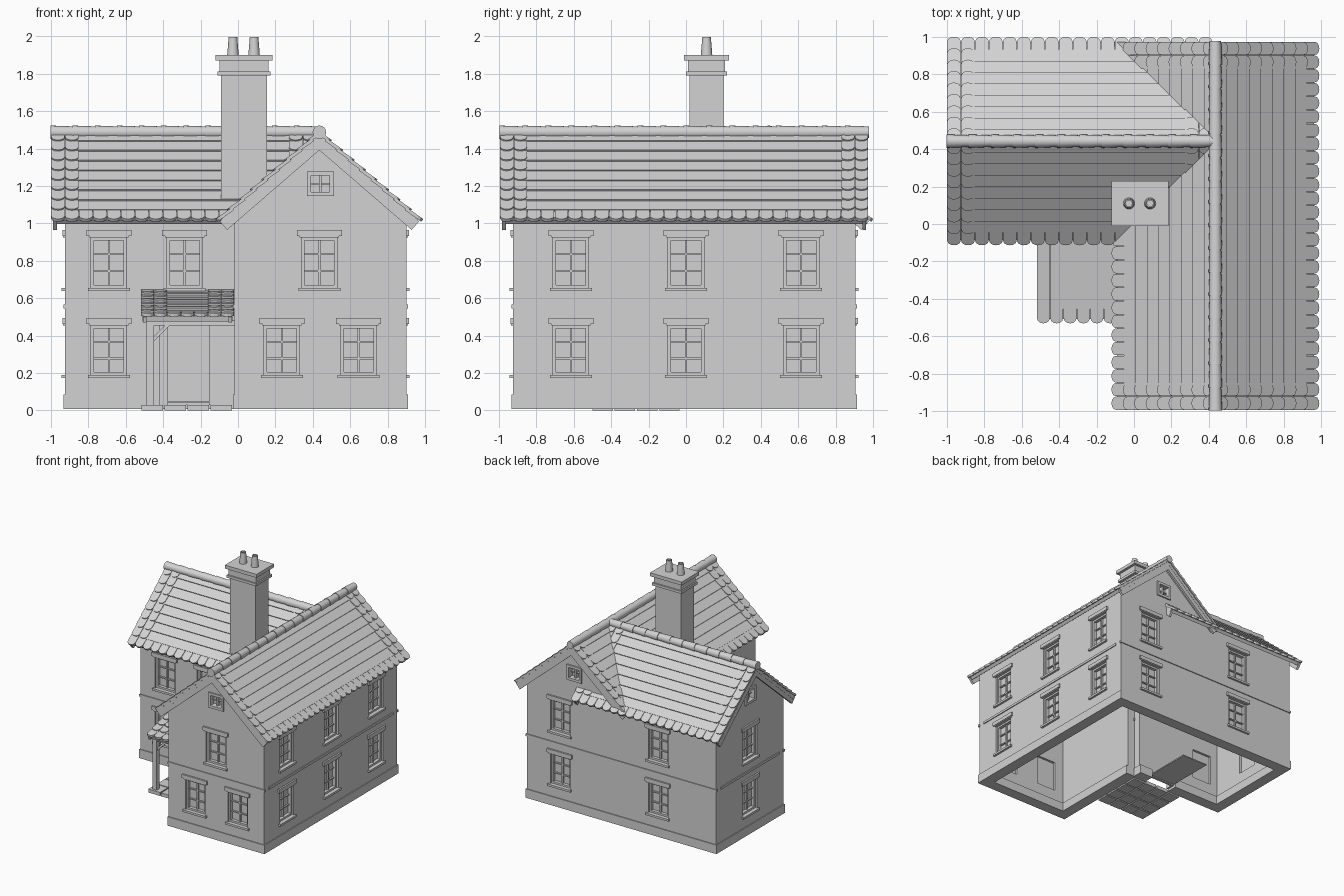
import bpy, bmesh, math
from mathutils import Matrix, Vector

if "Cube" in bpy.data.objects:
    bpy.data.objects.remove(bpy.data.objects["Cube"])

GREY = (0.65, 0.65, 0.65, 1)
mat = bpy.data.materials.new("light_grey")
mat.use_nodes = True
mat.diffuse_color = GREY
mat.node_tree.nodes["Principled BSDF"].inputs["Base Color"].default_value = GREY

UP = Vector((0, 0, 1))
T, H, APEX = 0.07, 1.045, 1.435      # wall thickness, eaves height, gable peak
LOWER, UPPER = (0.19, 0.455), (0.655, 0.925)
IDENT = Matrix.Identity(4)


def frame(u, v, n, origin):
    m = Matrix((u, v, n)).transposed().to_4x4()
    m.translation = origin
    return m


def prism(bm, m, pts, n0, n1):
    a = [bm.verts.new(m @ Vector((x, y, n0))) for x, y in pts]
    b = [bm.verts.new(m @ Vector((x, y, n1))) for x, y in pts]
    bm.faces.new(a[::-1])
    bm.faces.new(b)
    for i in range(len(a)):
        j = (i + 1) % len(a)
        bm.faces.new((a[i], a[j], b[j], b[i]))


def box(bm, m, x0, x1, y0, y1, n0, n1):
    prism(bm, m, [(x0, y0), (x1, y0), (x1, y1), (x0, y1)], n0, n1)


def finish(bm, name, smooth=False):
    bmesh.ops.recalc_face_normals(bm, faces=bm.faces)
    me = bpy.data.meshes.new(name)
    bm.to_mesh(me)
    bm.free()
    me.materials.append(mat)
    ob = bpy.data.objects.new(name, me)
    bpy.context.collection.objects.link(ob)
    if smooth:
        bpy.ops.object.select_all(action='DESELECT')
        ob.select_set(True)
        bpy.context.view_layer.objects.active = ob
        bpy.ops.object.shade_smooth_by_angle(angle=math.radians(40))
    return ob


def window_frame(bm, m, s, half, z0, z1, border, n0, n1):
    for x0, x1 in ((s - half, s - half + border), (s + half - border, s + half)):
        box(bm, m, x0, x1, z0, z1, n0, n1)
    for y0, y1 in ((z0, z0 + border), (z1 - border, z1)):
        box(bm, m, s - half + border, s + half - border, y0, y1, n0, n1)


def window(name, m, s, z0, z1):
    bm = bmesh.new()
    window_frame(bm, m, s, 0.095, z0, z1, 0.016, -0.05, -0.015)
    box(bm, m, s - 0.09, s + 0.09, z0, z1, -0.05, -0.043)
    box(bm, m, s - 0.006, s + 0.006, z0, z1, -0.043, -0.028)
    for k in (1, 2):
        z = z0 + (z1 - z0) * k / 3
        box(bm, m, s - 0.09, s + 0.09, z - 0.005, z + 0.005, -0.043, -0.03)
    # lintel and sill
    box(bm, m, s - 0.12, s + 0.12, z1 + 0.008, z1 + 0.04, -0.01, 0.014)
    box(bm, m, s - 0.105, s + 0.105, z1, z1 + 0.008, -0.01, 0.01)
    box(bm, m, s - 0.112, s + 0.112, z0 - 0.018, z0, -0.02, 0.018)
    finish(bm, name)


def attic_window(name, m, s):
    bm = bmesh.new()
    window_frame(bm, m, s, 0.072, 1.145, 1.277, 0.022, -0.04, 0.012)
    box(bm, m, s - 0.055, s + 0.055, 1.16, 1.265, -0.05, -0.043)
    box(bm, m, s - 0.006, s + 0.006, 1.16, 1.265, -0.043, -0.01)
    box(bm, m, s - 0.05, s + 0.05, 1.206, 1.214, -0.043, -0.02)
    finish(bm, name)


def wall(name, d, off, s0, s1, low=(), high=(), gable=None, door=None):
    d = Vector(d)
    m = frame(UP.cross(d), UP, d, d * off)
    pts = [(s0, 0.01), (s1, 0.01), (s1, H)]
    if gable is not None:
        if abs(gable + 0.46 - s1) > 0.01:
            pts.append((gable + 0.46, H))
        pts.append((gable, APEX))
    pts.append((s0, H))
    bm = bmesh.new()
    prism(bm, m, pts, -T, 0)
    body = finish(bm, name)
    # openings
    holes = [(s, 0.095, *LOWER) for s in low] + [(s, 0.095, *UPPER) for s in high]
    if gable is not None:
        holes.append((gable, 0.06, 1.155, 1.267))
    if door:
        holes.append(((door[0] + door[1]) / 2, (door[1] - door[0]) / 2, -0.05, 0.47))
    if holes:
        bm = bmesh.new()
        for s, half, z0, z1 in holes:
            box(bm, m, s - half, s + half, z0, z1, -0.2, 0.1)
        cutter = finish(bm, name + "_cutter")
        cutter.hide_render = True
        mod = body.modifiers.new("openings", 'BOOLEAN')
        mod.operation, mod.solver, mod.object = 'DIFFERENCE', 'EXACT', cutter
        bpy.context.view_layer.objects.active = body
        bpy.ops.object.modifier_apply(modifier=mod.name)
        bpy.data.objects.remove(cutter)
    for s in low:
        window(name + "_lower_window", m, s, *LOWER)
    for s in high:
        window(name + "_upper_window", m, s, *UPPER)
    if gable is not None:
        attic_window(name + "_attic_window", m, gable)
    # plinth and string course
    bm = bmesh.new()
    e = 0.008
    spans = [(s0 - e, door[0]), (door[1], s1 + e)] if door else [(s0 - e, s1 + e)]
    for a, b in spans:
        box(bm, m, a, b, 0.008, 0.085, -0.09, e)
    box(bm, m, s0 - e, s1 + e, 0.545, 0.565, -0.01, e)
    finish(bm, name + "_trim")


FRONT, BACK, RIGHT, LEFT = (0, -1, 0), (0, 1, 0), (1, 0, 0), (-1, 0, 0)
side, rear = (-0.615, 0, 0.615), (-0.58, 0.365)
wall("front_gable_wall", FRONT, 0.925, -0.02, 0.9, (0.235, 0.645), (0.435,), 0.44)
wall("entrance_wall", FRONT, 0.02, -0.925, -0.02, (-0.69,), (-0.69, -0.285), door=(-0.39, -0.14))
wall("long_side_wall", RIGHT, 0.9, -0.925 + T, 0.905 - T, side, side)
wall("back_wall", BACK, 0.905, -0.9, 0.925, rear, rear, -0.44)
wall("end_gable_wall", LEFT, 0.925, -0.905 + T, 0.02 - T, (-0.44,), (-0.44,), -0.4425)
wall("inner_wall", LEFT, 0.02, 0.02, 0.925 - T)

# front door
bm = bmesh.new()
box(bm, IDENT, -0.39, -0.14, 0.02, 0.47, 0.04, 0.05)
m = frame(Vector((1, 0, 0)), UP, Vector(FRONT), Vector((0, 0, 0)))
box(bm, m, -0.39, -0.14, 0.03, 0.47, -0.05, -0.03)
box(bm, m, -0.155, -0.135, 0.03, 0.48, -0.05, 0.028)
box(bm, m, -0.395, -0.375, 0.03, 0.48, -0.05, 0.028)
box(bm, m, -0.395, -0.135, 0.47, 0.488, -0.05, 0.028)
finish(bm, "front_door")


def slope(name, eave, d, run, rise, length, barge=0.075):
    """One roof pitch: slab, barge boards, plain courses and scalloped tiles."""
    d = Vector(d)
    size = math.hypot(run, rise)
    c, s = run / size, rise / size
    v, n = UP * s - d * c, d * s + UP * c
    m = frame(v.cross(n), v, n, Vector(eave))
    bm = bmesh.new()
    box(bm, m, 0.01, length - 0.01, 0.02, size, -0.04, -0.012)
    for a in (0.012, length - 0.032):
        box(bm, m, a, a + 0.02, 0.01, size, -barge, -0.014)
    rows = round(size / 0.08)
    step = size / rows
    count = round(length / 0.073)
    w = length / count
    arc = [(w / 2 + w * 0.48 * math.cos(a), 0.028 - 0.028 * math.sin(a))
           for a in [math.pi * k / 6 for k in range(7)]]
    for j in range(rows):
        reach = step * (1.35 if j < rows - 1 else 1)
        tilt = m @ Matrix.Translation((0, j * step, 0)) @ Matrix.Rotation(-0.1, 4, 'X')
        tile = arc + [(w * 0.02, reach), (w * 0.98, reach)]
        for i in range(count):
            if j < 1 or i < 2 or i >= count - 2:
                prism(bm, tilt @ Matrix.Translation((i * w, 0, 0)), tile, -0.008, 0.01)
        if j:
            box(bm, tilt, 2 * w - 0.02, length - 2 * w + 0.02, 0.004, reach, -0.008, 0.005)
    finish(bm, name)


RUN, RISE, EAVE = 0.55, 0.475, 1.015
slope("main_roof_right", (0.985, -0.995, EAVE), RIGHT, RUN, RISE, 1.97)
slope("main_roof_left", (-0.115, 0.975, EAVE), LEFT, RUN, RISE, 1.97)
slope("wing_roof_front", (-1, -0.108, EAVE), FRONT, RUN, RISE, 1.42)
slope("wing_roof_back", (0.42, 0.995, EAVE), BACK, RUN, RISE, 1.42)
slope("porch_roof", (-0.52, -0.53, 0.51), FRONT, 0.51, 0.135, 0.5, 0.045)


# ridge tiles
def ridge(name, start, axis, length):
    bm = bmesh.new()
    count = round(length / 0.12)
    step = length / count
    for i in range(count):
        turn = Vector(axis).to_track_quat('Z', 'Y').to_matrix().to_4x4()
        pos = Vector(start) + Vector(axis) * (i + 0.5) * step
        bmesh.ops.create_cone(bm, cap_ends=True, segments=16, radius1=0.036, radius2=0.031,
                              depth=step * 1.04, matrix=Matrix.Translation(pos) @ turn)
    finish(bm, name, True)


ridge("main_ridge", (0.435, -0.995, 1.487), (0, 1, 0), 1.97)
ridge("wing_ridge", (-1, 0.443, 1.487), (1, 0, 0), 1.42)

# chimney stack with stepped bands
bm = bmesh.new()
for grow, z0, z1 in ((0, 0.95, 1.87), (0.02, 1.79, 1.812), (0.008, 1.812, 1.87), (0.03, 1.87, 1.9)):
    box(bm, IDENT, -0.09 - grow, 0.155 + grow, 0.02 - grow, 0.2 + grow, z0, z1)
finish(bm, "chimney_stack")

# chimney pots
for x in (-0.027, 0.086):
    bm = bmesh.new()
    bmesh.ops.create_cone(bm, cap_ends=True, segments=16, radius1=0.031, radius2=0.023,
                          depth=0.1, matrix=Matrix.Translation((x, 0.11, 1.945)))
    top = max(bm.faces, key=lambda f: f.calc_center_median().z)
    bmesh.ops.inset_region(bm, faces=[top], thickness=0.007)
    hole = bmesh.ops.extrude_discrete_faces(bm, faces=[top])["faces"][0]
    bmesh.ops.translate(bm, verts=hole.verts, vec=(0, 0, -0.05))
    finish(bm, "chimney_pot", True)

# porch paving
bm = bmesh.new()
for i in range(4):
    for j in range(4):
        x, y = -0.515 + i * 0.123, -0.5 + j * 0.119
        box(bm, IDENT, x, x + 0.113, y, y + 0.109, 0, 0.03)
finish(bm, "porch_paving")

# porch timbers
bm = bmesh.new()
box(bm, IDENT, -0.49, -0.448, -0.48, -0.438, 0.03, 0.48)
box(bm, IDENT, -0.455, -0.418, -0.045, -0.02, 0.03, 0.53)
box(bm, IDENT, -0.49, -0.02, -0.475, -0.443, 0.455, 0.482)
box(bm, IDENT, -0.485, -0.453, -0.45, -0.02, 0.455, 0.482)
brace = [(-0.45, 0.37), (-0.45, 0.395), (-0.375, 0.47), (-0.35, 0.47)]
prism(bm, m, brace, 0.45, 0.468)
turned = frame(Vector((0, 1, 0)), UP, Vector(RIGHT), Vector((0, 0, 0)))
prism(bm, turned, [(x + 0.01, z) for x, z in brace], -0.478, -0.46)
finish(bm, "porch_timbers")
